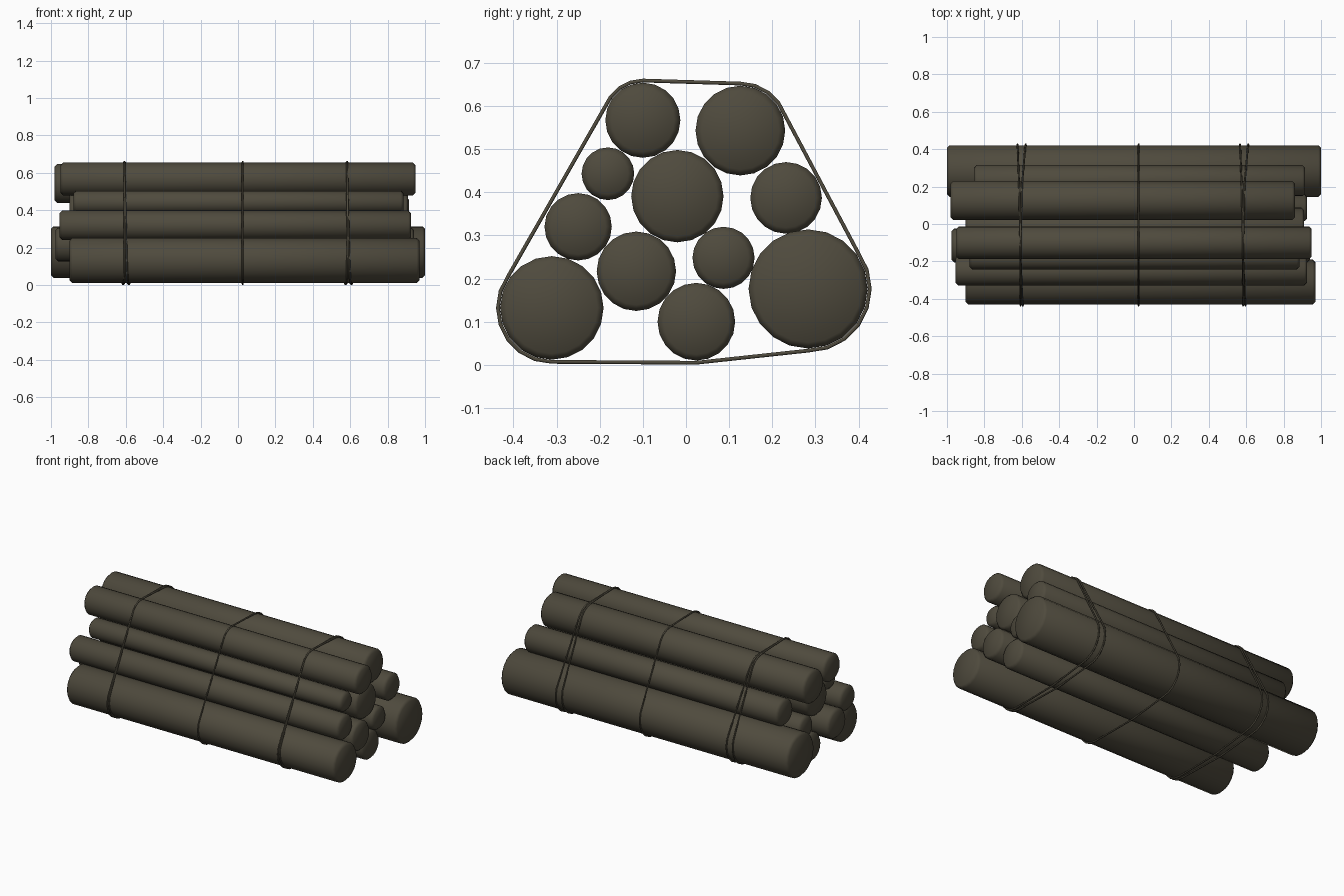
import bpy, bmesh, math
from mathutils import Vector

if "Cube" in bpy.data.objects:
    bpy.data.objects.remove(bpy.data.objects["Cube"])

SIDES = 20
BEVEL = 0.014

wood = bpy.data.materials.new("dark grey brown wood")
wood.diffuse_color = (0.078, 0.069, 0.047, 1)
wood.use_nodes = True
wood.node_tree.nodes["Principled BSDF"].inputs["Base Color"].default_value = wood.diffuse_color

# each log: y, z, radius, left x, right x
LOGS = [
    (-0.311, 0.132, 0.120, -0.90, 0.97),
    (0.024, 0.100, 0.090, -0.90, 0.91),
    (0.283, 0.176, 0.138, -1.00, 1.00),
    (-0.115, 0.217, 0.092, -0.975, 0.94),
    (0.087, 0.248, 0.072, -0.90, 0.925),
    (-0.250, 0.320, 0.078, -0.955, 0.925),
    (-0.020, 0.391, 0.107, -0.90, 0.91),
    (0.232, 0.387, 0.083, -0.855, 0.915),
    (-0.181, 0.443, 0.061, -0.88, 0.885),
    (-0.100, 0.567, 0.087, -0.95, 0.95),
    (0.126, 0.543, 0.104, -0.98, 0.86),
]


def finish(name, bm):
    bmesh.ops.recalc_face_normals(bm, faces=bm.faces)
    for f in bm.faces:
        f.smooth = True
    me = bpy.data.meshes.new(name)
    bm.to_mesh(me)
    bm.free()
    me.materials.append(wood)
    ob = bpy.data.objects.new(name, me)
    bpy.context.collection.objects.link(ob)


def circle(y, z, r, n=SIDES):
    return [(y + r * math.cos(2 * math.pi * i / n),
             z + r * math.sin(2 * math.pi * i / n)) for i in range(n)]


def bridge(bm, a, b):
    n = len(a)
    for i in range(n):
        j = (i + 1) % n
        bm.faces.new((a[i], a[j], b[j], b[i]))


# logs: softly rounded ends, smooth all over
def make_log(index, y, z, r, x0, x1):
    bm = bmesh.new()
    stations = [(x0, r - BEVEL), (x0 + BEVEL, r), (x1 - BEVEL, r), (x1, r - BEVEL)]
    rings = [[bm.verts.new((x, *p)) for p in circle(y, z, rad)] for x, rad in stations]
    for a, b in zip(rings, rings[1:]):
        bridge(bm, a, b)
    for ring, x in ((rings[0], x0), (rings[-1], x1)):
        c = bm.verts.new((x, y, z))
        for i in range(SIDES):
            bm.faces.new((ring[i], ring[(i + 1) % SIDES], c))
    finish(f"log_{index}", bm)


def hull(points):
    pts = sorted(set(points))

    def half(seq):
        out = []
        for p in seq:
            while len(out) > 1 and ((out[-1][0] - out[-2][0]) * (p[1] - out[-2][1])
                                    - (out[-1][1] - out[-2][1]) * (p[0] - out[-2][0])) <= 1e-9:
                out.pop()
            out.append(p)
        return out[:-1]
    return half(pts) + half(pts[::-1])


# ropes: thin tubes stretched around the whole stack
ROPE = 0.005
path = hull([p for y, z, r, *_ in LOGS for p in circle(y, z, r + ROPE)])


def make_rope(name, x, tilt_y, tilt_z):
    bm = bmesh.new()
    pts = [Vector((x + tilt_y * y + tilt_z * (z - 0.33), y, z)) for y, z in path]
    n = len(pts)
    rings = []
    for i, p in enumerate(pts):
        t = (pts[(i + 1) % n] - pts[i - 1]).normalized()
        side = Vector((1, 0, 0))
        side = (side - t * side.dot(t)).normalized()
        out = t.cross(side)
        rings.append([bm.verts.new(p + ROPE * (math.cos(a) * side + math.sin(a) * out))
                      for a in (k * math.pi / 3 for k in range(6))])
    for i in range(n):
        bridge(bm, rings[i], rings[(i + 1) % n])
    finish(name, bm)


for i, log in enumerate(LOGS):
    make_log(i + 1, *log)

make_rope("middle_rope", 0.025, 0, 0)
for label, x in (("left", -0.603), ("right", 0.587)):
    make_rope(label + "_rope_a", x - 0.010, -0.02, 0.01)
    make_rope(label + "_rope_b", x + 0.010, 0.02, -0.035)
